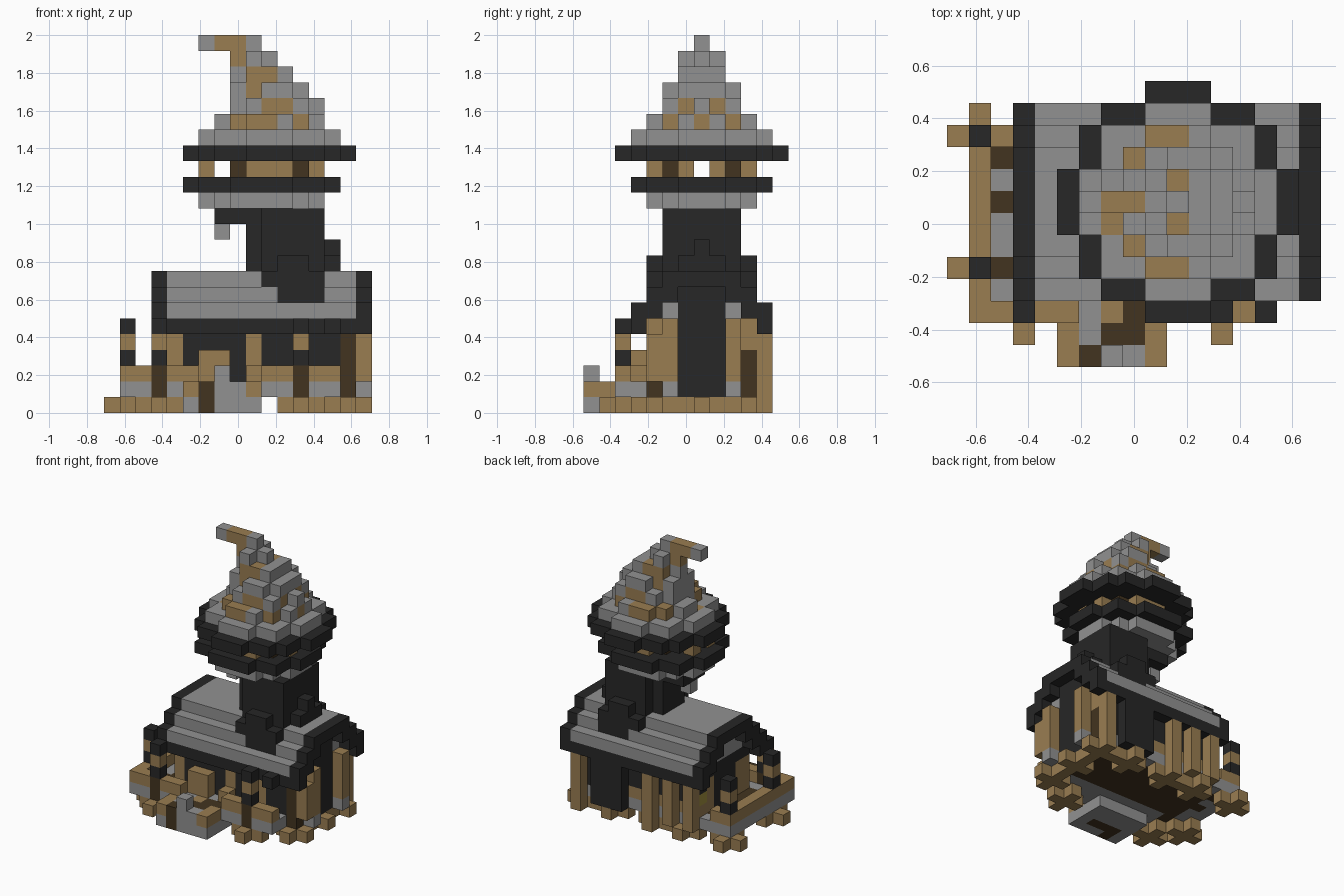
import bpy
from mathutils import Vector

cube = bpy.data.objects.get("Cube")
if cube:
    bpy.data.objects.remove(cube, do_unlink=True)

UNIT = 1 / 12
ORIGIN = Vector((-8.5, -6.5, 0))
COLOURS = {
    "stone": (0.285, 0.285, 0.285),
    "slate": (0.02, 0.02, 0.02),
    "timber": (0.32, 0.205, 0.083),
    "dark_timber": (0.055, 0.034, 0.014),
    "straw": (0.36, 0.28, 0.05),
}
NAMES = list(COLOURS)
materials = []
for name, rgb in COLOURS.items():
    m = bpy.data.materials.new(name)
    m.use_nodes = True
    m.diffuse_color = (*rgb, 1)
    bsdf = m.node_tree.nodes["Principled BSDF"]
    bsdf.inputs["Base Color"].default_value = (*rgb, 1)
    bsdf.inputs["Roughness"].default_value = 0.9
    materials.append(m)

parts = {}   # part name -> {cell: colour}
owner = {}   # cell -> part name


def put(part, colour, cell):
    if cell in owner:
        del parts[owner[cell]][cell]
    owner[cell] = part
    parts.setdefault(part, {})[cell] = colour


def span(v):
    return range(v[0], v[1] + 1) if isinstance(v, tuple) else (v,)


def box(part, colour, xs, ys, zs):
    for x in span(xs):
        for y in span(ys):
            for z in span(zs):
                put(part, colour, (x, y, z))


def disc(part, colour, centre, limit, z, stretch=0):
    for x in range(17):
        for y in range(13):
            dx = max(abs(x - centre) - stretch, 0)
            if dx * dx + (y - 7) ** 2 <= limit:
                put(part, colour, (x, y, z))


# Cross-shaped feet under the posts
FEET = [(1, 4), (1, 10), (3, 2), (12, 2), (15, 4), (15, 7),
        (15, 10), (12, 10), (8, 10), (5, 10)]
for x, y in FEET:
    box("foundation", "timber", (x - 1, x + 1), y, 0)
    box("foundation", "timber", x, (y - 1, y + 1), 0)

# House body: floor, stone course, dark walls, sills
house = "house_walls"
box(house, "stone", (4, 15), (4, 10), 1)
box(house, "dark_timber", (4, 14), (5, 9), 1)
box(house, "slate", (4, 15), (4, 10), (2, 4))
box("back_sill", "timber", (4, 10), 10, 2)
box("front_sill", "stone", (10, 14), (2, 3), 1)
box("front_sill", "timber", (10, 14), 2, 2)

# Timber posts
for x in (4, 9, 12):
    box("front_posts", "timber", x, 4, (2, 4))
box("front_posts", "timber", 9, 3, (1, 2))
box("front_posts", "dark_timber", 15, 4, (1, 4))
for x in (15, 8, 6, 4):
    box("back_posts", "timber", x, 11, (1, 4))
box("back_wall_panel", "slate", (11, 13), 11, (1, 4))
for y in (5, 9):
    box("gable_posts", "stone", 16, y, 1)
    box("gable_posts", "timber", 16, y, (2, 5))
    box("left_posts", "timber", 4, y, (2, 4))
box("gable_posts", "timber", 16, 4, (2, 4))
box("gable_posts", "dark_timber", 15, 10, (1, 3))
box("gable_posts", "timber", 15, 10, (4, 5))
box("hay", "straw", 4, 10, 3)

# Terrace with rails
deck = "terrace"
box(deck, "stone", (1, 3), (2, 10), 1)
box(deck, "stone", 4, (2, 3), 1)
box(deck, "dark_timber", 3, (4, 9), 1)
for y in (4, 7, 9):
    box(deck, "dark_timber", 2, y, 1)
box("terrace_rail", "timber", 1, (2, 10), 2)
box("terrace_rail", "timber", (1, 5), 2, 2)
box("terrace_rail", "timber", 2, 10, 2)

# Lantern posts
for x, y in ((1, 4), (1, 10), (3, 2), (12, 2)):
    if y == 2:
        box("lantern_posts", "dark_timber", x, y, (1, 2))
    for z, colour in zip((3, 4, 5), ("slate", "timber", "slate")):
        box("lantern_posts", colour, x, y, z)

# Entrance steps and door
porch = "entrance_steps"
box(porch, "stone", (5, 9), (0, 3), 0)
box(porch, "stone", (5, 8), (2, 3), 1)
for x in (5, 9):
    box(porch, "timber", x, (0, 1), 1)
box(porch, "dark_timber", 6, (0, 1), 0)
box(porch, "dark_timber", 6, 0, 1)
box(porch, "stone", 6, 1, 1)
box(porch, "dark_timber", (7, 8), 1, (0, 1))
box(porch, "timber", 7, 2, 1)
box(porch, "dark_timber", (8, 9), 2, 1)
box(porch, "stone", 8, 0, 1)
box(porch, "stone", 7, 0, (1, 2))
box("door", "timber", (6, 7), 3, (2, 3))

# Stepped roof with dark gable trims
for step, inset in enumerate((0, 0, 1, 2)):
    low, high, z = 3 + inset, 11 - inset, 5 + step
    box("roof", "stone" if step else "slate", (4, 15), (low, high), z)
    width = (1, 2, 2, 5)[step]
    for x in (3, 16):
        for y in span((low, high)):
            if y < low + width or y > high - width:
                box("gable_trim", "slate", x, y, z)
box("eave_block", "slate", 14, 2, 5)
box("gable_wall", "slate", 15, (6, 8), (1, 7))
for y in (4, 5, 9, 10):
    box("gable_posts", "timber", 15, y, 5)

# Tower shaft with buttresses, outer corners cut on the left
for z in range(8, 13):
    box("tower", "slate", (10, 13), (5, 9), z)
    box("tower", "slate", 9, (6, 8), z)
for y in (4, 10):
    box("tower", "slate", (11, 13), y, 7)
    box("tower", "slate", (10, 13), y, 8)
    box("tower", "slate", (11, 12), y, 9)
box("tower", "slate", 14, (6, 8), 9)
box("tower", "slate", 14, 7, 10)
box("tower", "slate", (7, 8), (6, 8), 12)
box("hanging_lantern", "stone", 7, 7, 11)

# Tower room: floor, ledge, posts and brim
disc("tower_floor", "stone", 9.5, 10, 13, 0.5)
disc("tower_ledge", "slate", 9.5, 18, 14, 0.5)
for y in (6, 8):
    for x in (6, 13):
        box("tower_posts", "timber", x, y, 15)
for y in (5, 9):
    for x in (8, 12):
        box("tower_posts", "dark_timber", x, y, 15)
for y in (4, 10):
    box("tower_posts", "timber", (9, 11), y, 15)
disc("hat_brim", "slate", 10, 26, 16)

# Crooked hat roof
hat = "hat_roof"
disc(hat, "stone", 10, 18, 17)
box(hat, "stone", (8, 12), (5, 9), 18)
box(hat, "stone", (9, 11), (4, 10), 18)
box(hat, "stone", 13, (6, 8), 18)
box(hat, "stone", 7, (7, 8), 18)
box(hat, "stone", (9, 12), (5, 9), 19)
box(hat, "stone", 8, (6, 8), 19)
box(hat, "stone", 13, 7, 19)
box(hat, "stone", (10, 11), (5, 9), 20)
box(hat, "stone", (8, 12), (6, 8), 20)
box(hat, "stone", (9, 11), (6, 8), 21)
box(hat, "stone", 8, 7, 21)
box(hat, "stone", 9, (6, 8), 22)
box(hat, "stone", (8, 10), 7, 22)
box(hat, "stone", (6, 9), 7, 23)

# Timber patches spiralling up the hat
patch = "hat_patches"
box(patch, "timber", (7, 8), 7, 23)
box(patch, "timber", 8, 7, 22)
box(patch, "timber", 13, 7, 18)
box(patch, "timber", 7, 6, 17)
for y in (4, 10):
    box(patch, "timber", (9, 10), y, 18)
for y in (5, 9):
    box(patch, "timber", 8, y, 18)
    box(patch, "timber", 12, y, 18)
    box(patch, "timber", (10, 11), y, 19)
for y in (6, 8):
    box(patch, "timber", 12, y, 19)
    box(patch, "timber", 9, y, 20)
    box(patch, "timber", (9, 10), y, 21)

# Turn each part into a mesh of its exposed faces
AXES = [Vector(v) for v in ((1, 0, 0), (0, 1, 0), (0, 0, 1))]
for part, cells in parts.items():
    verts, faces, tints, index = [], [], [], {}
    for cell, colour in cells.items():
        centre = Vector(cell) + Vector((0.5, 0.5, 0.5))
        for a in range(3):
            for side in (-1, 1):
                n = AXES[a] * side
                if tuple(int(c) for c in Vector(cell) + n) in owner:
                    continue
                u, v = AXES[(a + 1) % 3] * side, AXES[(a + 2) % 3]
                face = []
                for p, q in ((-1, -1), (1, -1), (1, 1), (-1, 1)):
                    co = tuple((centre + (n + u * p + v * q) / 2 + ORIGIN) * UNIT)
                    key = tuple(round(c, 4) for c in co)
                    if key not in index:
                        index[key] = len(verts)
                        verts.append(co)
                    face.append(index[key])
                faces.append(face)
                tints.append(NAMES.index(colour))
    if not faces:
        continue
    mesh = bpy.data.meshes.new(part)
    mesh.from_pydata(verts, [], faces)
    for m in materials:
        mesh.materials.append(m)
    for poly, tint in zip(mesh.polygons, tints):
        poly.material_index = tint
    bpy.context.collection.objects.link(bpy.data.objects.new(part, mesh))
